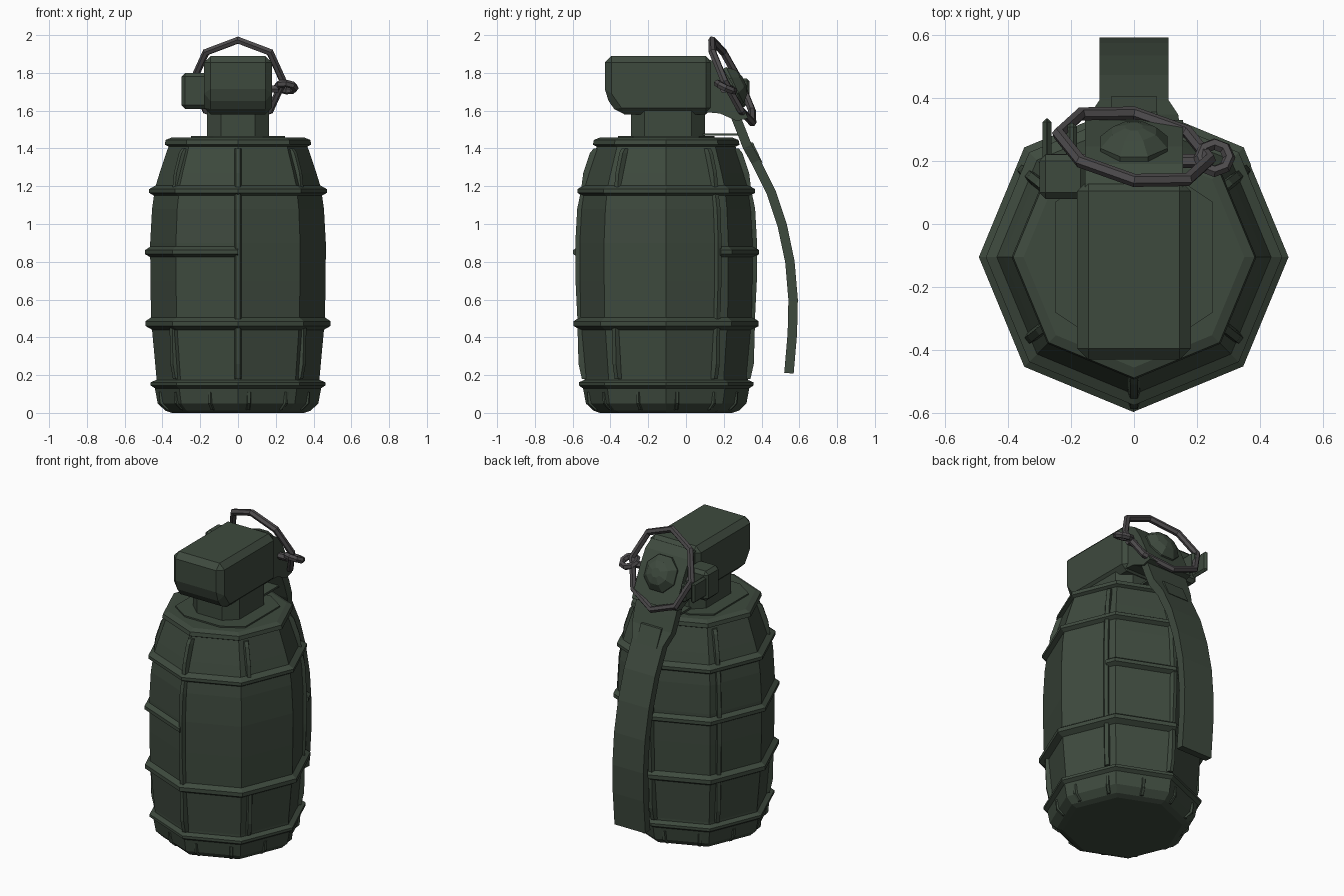
import bpy, bmesh, math
from mathutils import Vector, Matrix

if "Cube" in bpy.data.objects:
    bpy.data.objects.remove(bpy.data.objects["Cube"])

CY = -0.105  # body axis in y

def material(name, col):
    m = bpy.data.materials.new(name)
    m.diffuse_color = (*col, 1)
    m.use_nodes = True
    m.node_tree.nodes["Principled BSDF"].inputs["Base Color"].default_value = m.diffuse_color
    return m

GREEN = material("olive_paint", (0.048, 0.068, 0.048))
STEEL = material("dark_steel", (0.075, 0.07, 0.073))

def make(name, verts, faces, mat=GREEN):
    bm = bmesh.new()
    vs = [bm.verts.new(v) for v in verts]
    for f in faces:
        bm.faces.new([vs[i] for i in f])
    bmesh.ops.recalc_face_normals(bm, faces=bm.faces)
    me = bpy.data.meshes.new(name)
    bm.to_mesh(me)
    bm.free()
    me.materials.append(mat)
    ob = bpy.data.objects.new(name, me)
    bpy.context.collection.objects.link(ob)
    return ob

def skin(name, loops, closed=False, mat=GREEN):
    """Bridge equal-length closed sections, capping the ends unless closed."""
    n, m = len(loops[0]), len(loops)
    verts = [p for l in loops for p in l]
    faces = [(i * n + j, i * n + (j + 1) % n,
              (i + 1) % m * n + (j + 1) % n, (i + 1) % m * n + j)
             for i in range(m if closed else m - 1) for j in range(n)]
    if not closed:
        faces += [tuple(range(n)), tuple(range((m - 1) * n, m * n))]
    return make(name, verts, faces, mat)

def octo(deg):
    """Relative radius of the octagon at an angle."""
    return math.cos(math.radians(22.5)) / math.cos(math.radians(deg % 45 - 22.5))

def polar(r, deg, z, side=0):
    a = math.radians(deg)
    return (r * math.cos(a) - side * math.sin(a),
            CY + r * math.sin(a) + side * math.cos(a), z)

def lathe(name, prof):
    return skin(name, [[polar(r, k * 45, z) for k in range(8)] for r, z in prof])

def bevel(ob, w):
    m = ob.modifiers.new("bevel", 'BEVEL')
    m.width, m.segments, m.limit_method = w, 1, 'ANGLE'
    return ob

def box(name, x0, x1, y0, y1, z0, z1, w=0):
    ob = skin(name, [[(x0, y0, z), (x1, y0, z), (x1, y1, z), (x0, y1, z)] for z in (z0, z1)])
    return bevel(ob, w) if w else ob

def torus(name, centre, u, v, R, r, n, sides=6):
    u, v = Vector(u).normalized(), Vector(v).normalized()
    w = u.cross(v)
    loops = []
    for i in range(n):
        a = 2 * math.pi * i / n
        d = u * math.cos(a) + v * math.sin(a)
        loops.append([Vector(centre) + d * (R + r * math.cos(b)) + w * r * math.sin(b)
                      for b in (2 * math.pi * k / sides for k in range(sides))])
    return skin(name, loops, True, STEEL)

# Barrel body with raised hoops
lathe("body", [(.35, 0), (.385, .012), (.425, .05), (.44, .13), (.462, .145), (.462, .162),
               (.432, .175), (.432, .19), (.455, .44), (.49, .46), (.49, .485), (.46, .505),
               (.464, .7), (.465, .9), (.455, 1.08), (.445, 1.15), (.47, 1.165), (.47, 1.185),
               (.435, 1.205), (.415, 1.27), (.368, 1.41), (.388, 1.42), (.383, 1.445), (.35, 1.458)])

# Partial middle hoop, leaving the front right panel plain
loops = []
for a in (38, 45, 90, 135, 180, 225, 270):
    loops.append([polar(r * octo(a), a, z) for r, z in
                  ((.44, .815), (.465, .825), (.492, .84), (.492, .862), (.465, .88), (.44, .89))])
skin("middle_hoop", loops)

# Upright ribs following the wall
def rib(name, deg, rail, h=.024, w=.019):
    k = octo(deg)
    loops = []
    for i, (r, z) in enumerate(rail):
        out = h if 0 < i < len(rail) - 1 else h * .6
        loops.append([polar(r * k - .03, deg, z, -w), polar(r * k - .004, deg, z, -w),
                      polar(r * k + out, deg, z, -w * .6), polar(r * k + out, deg, z, w * .6),
                      polar(r * k - .004, deg, z, w), polar(r * k - .03, deg, z, w)])
    skin(name, loops)

LOW = [(.432, .18), (.44, .26), (.455, .45)]
MID = [(.46, .49), (.464, .7), (.465, .9), (.455, 1.08), (.445, 1.16)]
TOP = [(.435, 1.19), (.415, 1.27), (.38, 1.375), (.37, 1.40)]
for a in (38, 90, 142, 218, 270, 322):
    rib(f"lower_rib_{a}", a, LOW)
    rib(f"upper_rib_{a}", a, TOP)
    if a not in (218, 322):
        rib(f"middle_rib_{a}", a, MID, .016)
for i in range(12):
    a = 30 * i + 8
    rib(f"base_rib_{i}", a, [(.39, .015), (.425, .05), (.435, .11)], .012, .012)

# Collar and neck
def chamfered(name, x, y0, y1, cx, cy, z0, z1):
    skin(name, [[(-x + cx, y0, z), (x - cx, y0, z), (x, y0 + cy, z), (x, y1 - cy, z),
                 (x - cx, y1, z), (-x + cx, y1, z), (-x, y1 - cy, z), (-x, y0 + cy, z)]
                for z in (z0, z1)])
chamfered("collar", .25, -.36, .15, .12, .08, 1.45, 1.467)
chamfered("neck", .165, -.29, .1, .075, .07, 1.46, 1.65)

# Fuse head
def side_profile(name, pts, x):
    return skin(name, [[(s, y, z) for y, z in pts] for s in (-x, x)])
bevel(side_profile("fuse_head", [(-.43, 1.68), (-.36, 1.58), (.14, 1.58), (.14, 1.89),
                                 (-.43, 1.89)], .18), .035)
side_profile("lever_head", [(.02, 1.6), (.02, 1.872), (.13, 1.868), (.19, 1.835), (.245, 1.745),
                            (.33, 1.56), (.27, 1.545), (.18, 1.585)], .155)
box("lever_tongue", -.1, .1, .0, .29, 1.468, 1.48)

# Curved safety lever, flared at the top
path = [(.25, 1.60, .145), (.29, 1.50, .145), (.325, 1.41, .14), (.37, 1.33, .11), (.45, 1.17, .11),
        (.51, .99, .11), (.55, .80, .11), (.567, .6, .11), (.563, .42, .11), (.545, .21, .11)]
loops = []
for i, (y, z, x) in enumerate(path):
    a, b = path[max(i - 1, 0)], path[min(i + 1, len(path) - 1)]
    t = Vector((b[0] - a[0], b[1] - a[1])).normalized()
    ny, nz = -t.y * .025, t.x * .025
    loops.append([(-x, y - ny, z - nz), (x, y - ny, z - nz), (x, y + ny, z + nz), (-x, y + ny, z + nz)])
skin("safety_lever", loops)
side_profile("lever_step", [(.30, 1.44), (.355, 1.43), (.405, 1.325), (.36, 1.33)], .073)

# Domed pivot cap on the sloping back of the head
n = Vector((0, .9, .43)).normalized()
v = Vector((0, -.43, .9)).normalized()
loops = []
for r, h in ((.115, -.02), (.115, .01), (.075, .05), (.03, .065)):
    loops.append([Vector((0, .25, 1.73)) + n * h + Vector((1, 0, 0)) * r * math.cos(a) + v * r * math.sin(a)
                  for a in (math.pi * k / 4 + math.pi / 8 for k in range(8))])
skin("pivot_cap", loops)

# Pin housing and retaining clip on the left
box("pin_housing", -.3, -.15, .08, .22, 1.61, 1.80, .02)
box("clip_outer_plate", -.29, -.262, .14, .335, 1.64, 1.77, .012)
box("clip_inner_plate", -.215, -.18, .14, .32, 1.62, 1.74, .012)

# Pull ring, pin eye and pin
torus("pull_ring", (0, .245, 1.755), (1, -.17, 0), (0, -.105, .215), .243, .021, 8)
torus("pin_eye", (.255, .21, 1.725), (1, 0, -.1), (0, .9, -.4), .047, .02, 8)
skin("pin", [[(x, .2 + .022 * math.cos(a), 1.715 + .022 * math.sin(a))
              for a in (math.pi * k / 3 for k in range(6))] for x in (-.27, .215)], False, STEEL)
